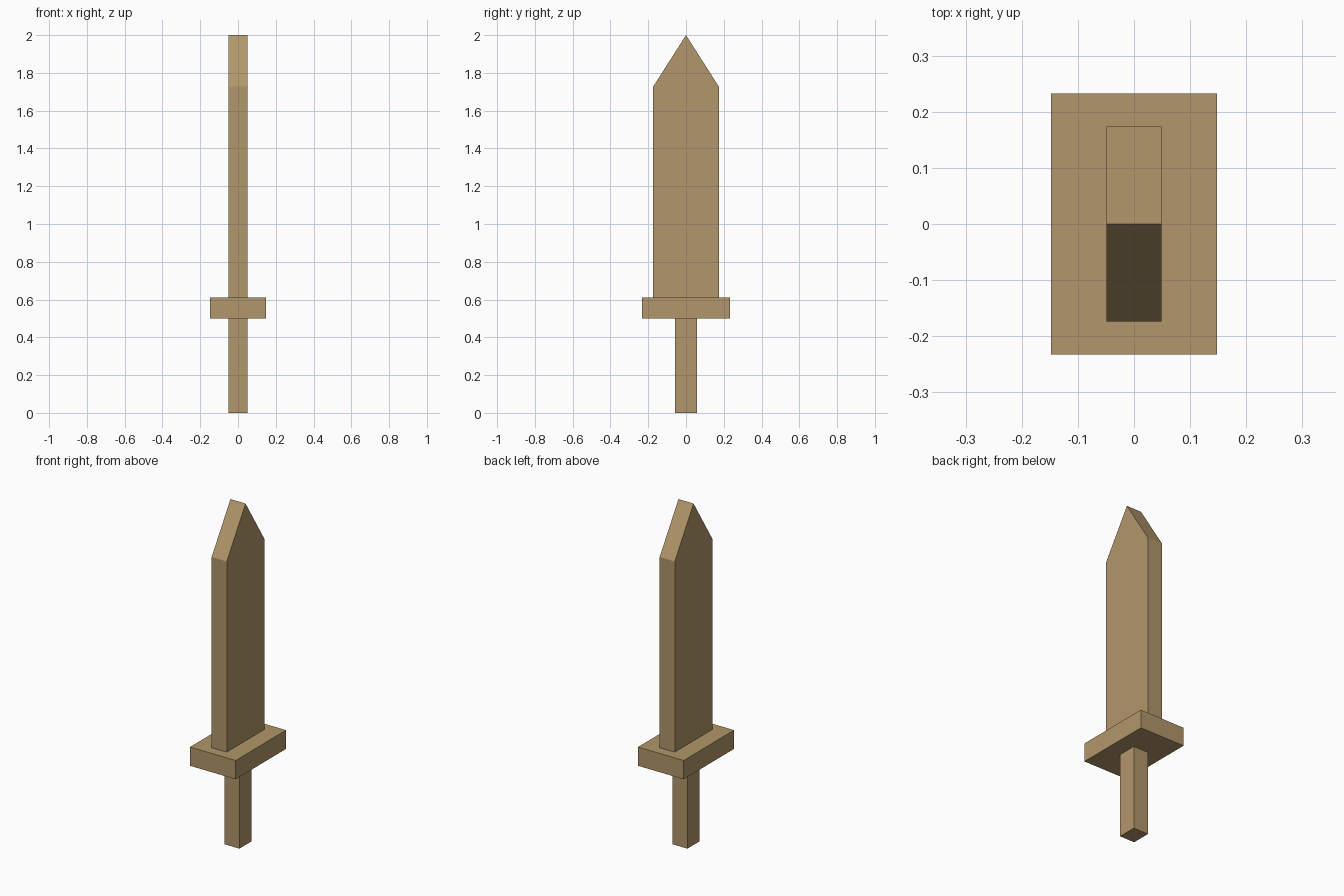
import bpy, bmesh

if "Cube" in bpy.data.objects:
    bpy.data.objects.remove(bpy.data.objects["Cube"])

wood = bpy.data.materials.new("tan wood")
wood.diffuse_color = (0.445, 0.305, 0.145, 1)
wood.use_nodes = True
wood.node_tree.nodes["Principled BSDF"].inputs["Base Color"].default_value = wood.diffuse_color


def extrude_profile(name, half_x, profile):
    """Extrude a (y, z) outline symmetrically along x."""
    bm = bmesh.new()
    face = bm.faces.new([bm.verts.new((-half_x, y, z)) for y, z in profile])
    out = bmesh.ops.extrude_face_region(bm, geom=[face])["geom"]
    verts = [v for v in out if isinstance(v, bmesh.types.BMVert)]
    bmesh.ops.translate(bm, verts=verts, vec=(2 * half_x, 0, 0))
    bmesh.ops.recalc_face_normals(bm, faces=bm.faces)
    mesh = bpy.data.meshes.new(name)
    bm.to_mesh(mesh)
    bm.free()
    mesh.materials.append(wood)
    obj = bpy.data.objects.new(name, mesh)
    bpy.context.collection.objects.link(obj)


def rect(half_y, z0, z1):
    return [(-half_y, z0), (half_y, z0), (half_y, z1), (-half_y, z1)]


# Grip, crossguard and pointed blade
extrude_profile("grip", 0.049, rect(0.057, 0, 0.5))
extrude_profile("crossguard", 0.148, rect(0.233, 0.5, 0.61))
extrude_profile("blade", 0.049, [(-0.174, 0.61), (0.174, 0.61), (0.174, 1.727),
                                 (0, 2.0), (-0.174, 1.727)])
